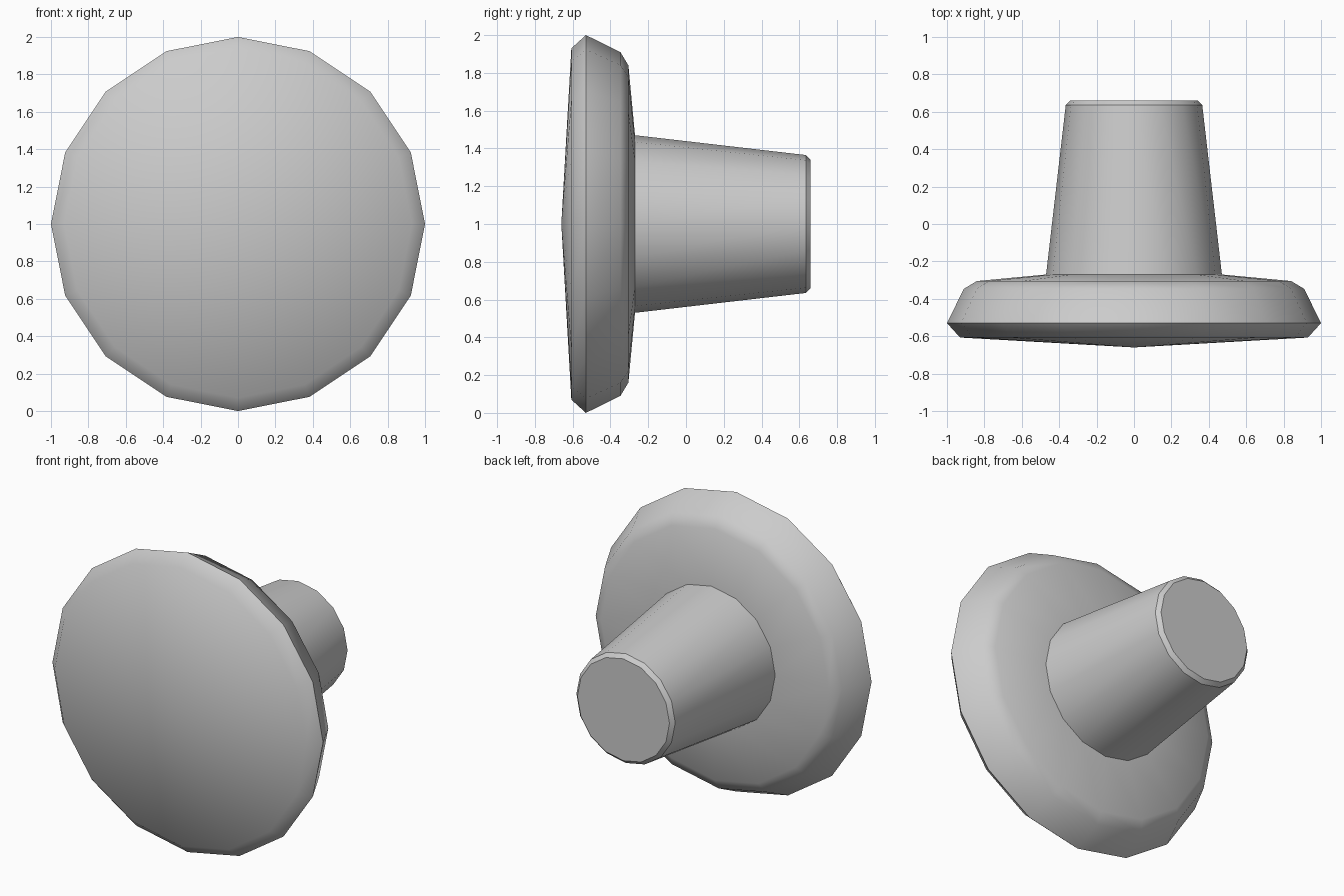
import bpy, bmesh, math

if "Cube" in bpy.data.objects:
    bpy.data.objects.remove(bpy.data.objects["Cube"])

SIDES = 16
CENTRE_Z = 1.0


def lathe(name, profile, angle):
    """Turn (radius, y) points around the y axis; radius 0 makes a single tip."""
    bm = bmesh.new()
    rings = []
    for r, y in profile:
        n = SIDES if r > 0 else 1
        rings.append([bm.verts.new((r * math.cos(math.tau * i / SIDES), y,
                                    CENTRE_Z + r * math.sin(math.tau * i / SIDES)))
                      for i in range(n)])
    for a, b in zip(rings, rings[1:]):
        for i in range(SIDES):
            j = (i + 1) % SIDES
            if len(a) == 1:
                bm.faces.new((a[0], b[i], b[j]))
            else:
                bm.faces.new((a[i], b[i], b[j], a[j]))
    # Flat cap where the profile ends away from the joint
    if name == "stem":
        bm.faces.new(rings[-1][::-1])
    mesh = bpy.data.meshes.new(name)
    bm.normal_update()
    # Front-to-back winding must point away from the axis
    side = max(bm.faces, key=lambda f: f.normal.x ** 2 * f.calc_area())
    c = side.calc_center_median()
    if side.normal.x * c.x < 0:
        bmesh.ops.reverse_faces(bm, faces=bm.faces[:])
    bm.to_mesh(mesh)
    bm.free()
    obj = bpy.data.objects.new(name, mesh)
    bpy.context.collection.objects.link(obj)
    bpy.ops.object.select_all(action='DESELECT')
    obj.select_set(True)
    bpy.context.view_layer.objects.active = obj
    bpy.ops.object.shade_smooth_by_angle(angle=math.radians(angle))
    return obj


# Wide domed head with bevelled rim, open where the stem joins
lathe("knob_head", [(0, -0.66), (0.93, -0.607), (1.0, -0.53), (0.91, -0.347),
                    (0.84, -0.305), (0.47, -0.27)], 52)

# Tapered stem with chamfered flat end
lathe("stem", [(0.47, -0.27), (0.365, 0.635), (0.34, 0.66)], 30)
